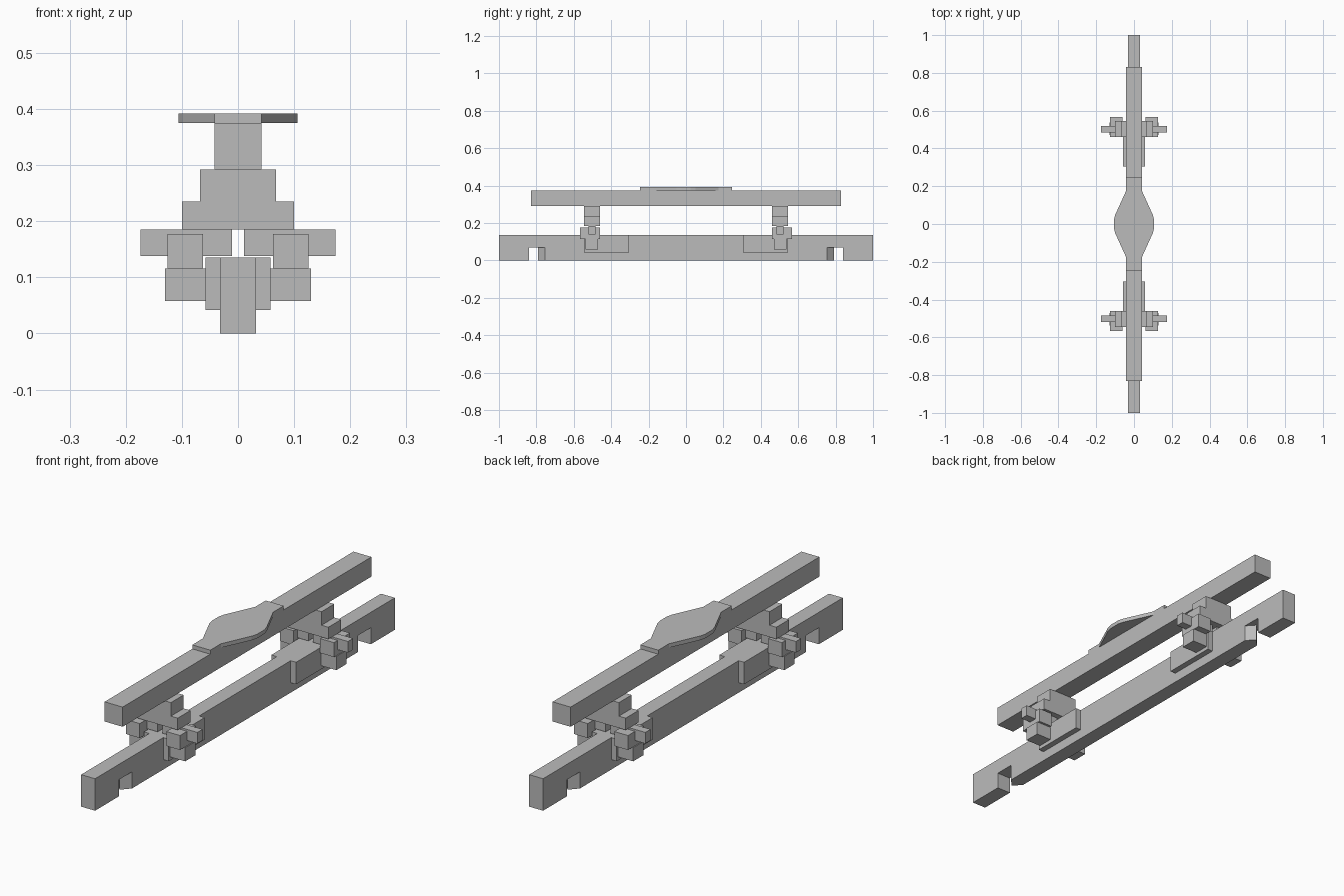
import bpy
import bmesh

# Remove the default object
default = bpy.data.objects.get("Cube")
if default:
    bpy.data.objects.remove(default, do_unlink=True)

# Single plain material
GREY = (0.5, 0.5, 0.5, 1.0)
grey = bpy.data.materials.new("plain_grey")
grey.use_nodes = True
grey.diffuse_color = GREY
grey.node_tree.nodes["Principled BSDF"].inputs["Base Color"].default_value = GREY


def prism(name, outline, z0, z1):
    """Extrude an outline in the ground plane from z0 up to z1."""
    bm = bmesh.new()
    base = bm.faces.new([bm.verts.new((x, y, z0)) for x, y in outline])
    top = bmesh.ops.extrude_face_region(bm, geom=[base])["geom"]
    moved = [v for v in top if isinstance(v, bmesh.types.BMVert)]
    bmesh.ops.translate(bm, vec=(0, 0, z1 - z0), verts=moved)
    bmesh.ops.recalc_face_normals(bm, faces=bm.faces)
    mesh = bpy.data.meshes.new(name)
    bm.to_mesh(mesh)
    bm.free()
    mesh.materials.append(grey)
    obj = bpy.data.objects.new(name, mesh)
    bpy.context.collection.objects.link(obj)
    return obj


def box(name, xs, ys, zs):
    (x0, x1), (y0, y1) = sorted(xs), sorted(ys)
    return prism(name, [(x0, y0), (x1, y0), (x1, y1), (x0, y1)], *zs)


def cut(obj, cutter):
    """Subtract the cutter for good and delete it."""
    cutter.hide_render = True
    mod = obj.modifiers.new("notch", 'BOOLEAN')
    mod.operation = 'DIFFERENCE'
    mod.solver = 'EXACT'
    mod.object = cutter
    bpy.context.view_layer.objects.active = obj
    bpy.ops.object.modifier_apply(modifier=mod.name)
    bpy.data.objects.remove(cutter, do_unlink=True)


# Lower beam, with an under-notch near each end whose inner wall is pointed
lower_beam = box("lower_beam", (-0.0325, 0.0325), (-1, 1), (0, 0.135))
for end in (-1, 1):
    outline = [(-0.05, 0.84), (0.05, 0.84), (0.05, 0.735), (0, 0.79), (-0.05, 0.735)]
    cut(lower_beam, prism("notch_cutter", [(x, y * end) for x, y in outline], -0.05, 0.07))

# Upper beam
box("upper_beam", (-0.042, 0.042), (-0.83, 0.83), (0.292, 0.375))

# Top plate, widening to a flat-sided diamond in the middle
quarter = [(0.042, 0.245), (0.042, 0.175), (0.099, 0.05), (0.106, 0.025)]
right_edge = quarter + [(x, -y) for x, y in reversed(quarter)]
left_edge = [(-x, y) for x, y in reversed(right_edge)]
prism("top_plate", right_edge + left_edge, 0.375, 0.392)

# Two mirrored clamp stations between the beams
for end, place in ((-1, "front"), (1, "back")):
    def span(a, b):
        return (a * end, b * end)

    box(place + "_hanger_neck", (-0.068, 0.068), span(0.46, 0.545), (0.235, 0.292))
    box(place + "_hanger_foot", (-0.1, 0.1), span(0.46, 0.545), (0.185, 0.235))
    for side, hand in ((1, "left"), (-1, "right")):
        tag = f"{place}_{hand}_"
        # Plate on the beam's flank
        box(tag + "side_plate", (0.0325 * side, 0.058 * side), span(0.305, 0.545), (0.042, 0.135))
        # Sideways pin through the clamp blocks
        box(tag + "pin", (0.011 * side, 0.174 * side), span(0.485, 0.52), (0.138, 0.185))
        box(tag + "upper_block", (0.062 * side, 0.126 * side), span(0.46, 0.567), (0.116, 0.177))
        box(tag + "lower_block", (0.058 * side, 0.13 * side), span(0.47, 0.538), (0.058, 0.116))
